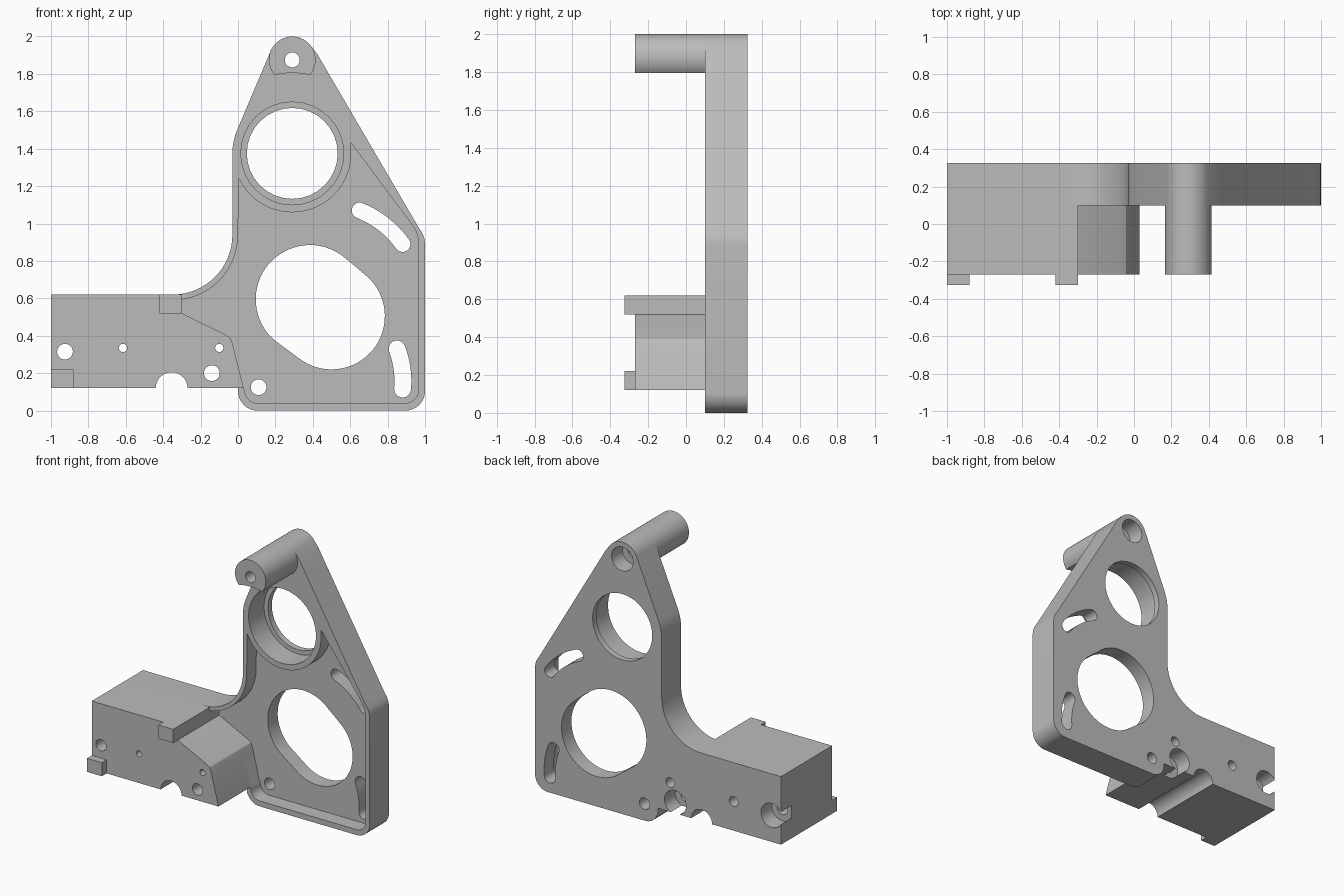
import bpy, bmesh
from math import cos, sin, radians

cube = bpy.data.objects.get("Cube")
if cube:
    bpy.data.objects.remove(cube, do_unlink=True)

grey = bpy.data.materials.new("machined_grey")
grey.use_nodes = True
colour = (0.5, 0.5, 0.5, 1)
grey.diffuse_color = colour
grey.node_tree.nodes["Principled BSDF"].inputs["Base Color"].default_value = colour

FRONT, FACE, FLOOR, BACK = -0.27, 0.10, 0.21, 0.325
PAD_FRONT = -0.325


def arc(x, z, r, start, end, n=16):
    angles = [radians(start + (end - start) * i / n) for i in range(n + 1)]
    return [(x + r * cos(a), z + r * sin(a)) for a in angles]


def prism(name, outline, y0, y1):
    """Extrude an x-z outline from y0 to y1."""
    bm = bmesh.new()
    face = bm.faces.new([bm.verts.new((x, y0, z)) for x, z in outline])
    side = bmesh.ops.extrude_face_region(bm, geom=[face])["geom"]
    moved = [v for v in side if isinstance(v, bmesh.types.BMVert)]
    bmesh.ops.translate(bm, verts=moved, vec=(0, y1 - y0, 0))
    bmesh.ops.recalc_face_normals(bm, faces=bm.faces)
    mesh = bpy.data.meshes.new(name)
    bm.to_mesh(mesh)
    bm.free()
    mesh.materials.append(grey)
    obj = bpy.data.objects.new(name, mesh)
    bpy.context.collection.objects.link(obj)
    return obj


def activate(obj):
    bpy.ops.object.select_all(action='DESELECT')
    obj.select_set(True)
    bpy.context.view_layer.objects.active = obj


def cut(outline, y0, y1, *targets):
    cutter = prism("cutter", outline, y0, y1)
    cutter.hide_render = True
    for obj in targets:
        activate(obj)
        mod = obj.modifiers.new("cut", 'BOOLEAN')
        mod.operation, mod.solver, mod.object = 'DIFFERENCE', 'EXACT', cutter
        bpy.ops.object.modifier_apply(modifier=mod.name)
    bpy.data.objects.remove(cutter, do_unlink=True)


def hole(x, z, r, *targets, y0=-1, y1=1):
    cut(arc(x, z, r, 0, 348.75, 31), y0, y1, *targets)


def slot(p, mid, q, r, target):
    """Round-ended slot bowed through a middle point."""
    def normal(a, b):
        dx, dz = b[0] - a[0], b[1] - a[1]
        d = (dx * dx + dz * dz) ** 0.5
        return -dz / d, dx / d
    ctrl = [2 * mid[i] - (p[i] + q[i]) / 2 for i in (0, 1)]
    ts = [i / 12 for i in range(13)]
    path = [[(1 - t) ** 2 * p[i] + 2 * t * (1 - t) * ctrl[i] + t * t * q[i]
             for i in (0, 1)] for t in ts]
    left, right = [], []
    for i, (x, z) in enumerate(path):
        nx, nz = normal(path[max(i - 1, 0)], path[min(i + 1, 12)])
        left.append((x + r * nx, z + r * nz))
        right.append((x - r * nx, z - r * nz))

    def cap(c, a):
        vx, vz = a[0] - c[0], a[1] - c[1]
        turns = [radians(-180 * k / 10) for k in range(1, 10)]
        return [(c[0] + vx * cos(t) - vz * sin(t),
                 c[1] + vx * sin(t) + vz * cos(t)) for t in turns]
    outline = left + cap(q, left[-1]) + right[::-1] + cap(p, right[0])
    cut(outline, -1, 1, target)


# Shared profile pieces
notch = arc(-0.355, 0.12, 0.085, 0, 180)
slope = [(-0.03, 0.36), (-0.042, 0.388), (-0.065, 0.405), (-0.3, 0.52)]

# Main plate
plate = prism("main_plate",
              arc(0.105, 0.105, 0.105, 270, 180) + [(0, 0.12)] + notch
              + [(-1, 0.12), (-1, 0.62)]
              + arc(-0.35, 0.94, 0.32, -90, 0)
              + arc(0.29, 1.375, 0.32, 180, 157, 6)
              + arc(0.29, 1.875, 0.125, 157, 32)
              + [(0.425, 1.905), (0.47, 1.827), (0.965, 0.98), (0.985, 0.95),
                 (0.997, 0.92), (1, 0.89)]
              + arc(0.895, 0.105, 0.105, 0, -90), FACE, BACK)

# Front pocket, bordered by a thin rim and the bearing boss
cut(arc(0.105, 0.11, 0.07, 270, 180) + [(0.025, 0.13)] + slope
    + arc(-0.35, 0.94, 0.35, -82, 0)
    + arc(0.29, 1.375, 0.315, 205, 360, 32)
    + [(0.605, 1.43), (0.94, 0.98), (0.955, 0.95), (0.965, 0.91)]
    + arc(0.895, 0.11, 0.07, 0, -90), -1, FLOOR, plate)

# Mounting block in front of the plate
block = prism("mounting_block",
              [(0.03, 0.12)] + notch + [(-1, 0.12), (-1, 0.62), (-0.3, 0.62)]
              + slope[::-1], FRONT, FACE)

# Locating pads
for name, x, z in (("lower_pad", -1, 0.12), ("upper_pad", -0.42, 0.52)):
    w = 0.12
    prism(name, [(x, z), (x + w, z), (x + w, z + 0.1), (x, z + 0.1)],
          PAD_FRONT, FRONT)

# Top arm with a curved underside
arm = prism("top_arm", arc(0.29, 1.875, 0.125, -40, 220, 32)
            + arc(0.29, 1.375, 0.43, 103, 77, 8), FRONT, FACE)

# Bearing seat: wide bore in front, narrower lip at the back
hole(0.29, 1.375, 0.243, plate)
hole(0.29, 1.375, 0.275, plate, y1=0.28)

# Large double-round opening
cut(arc(0.385, 0.595, 0.29, 52, 228, 32)
    + arc(0.5, 0.505, 0.285, 232, 412, 32), -1, 1, plate)

# Adjustment slots
slot((0.65, 1.07), (0.78, 0.995), (0.88, 0.89), 0.042, plate)
slot((0.85, 0.33), (0.877, 0.225), (0.88, 0.115), 0.045, plate)

# Bolt holes, counterbored from the back
hole(0.11, 0.125, 0.042, plate)
for x, z, r, wide, other in ((-0.925, 0.315, 0.042, 0.088, block),
                             (-0.14, 0.2, 0.042, 0.088, block),
                             (-0.615, 0.335, 0.022, 0.036, block),
                             (-0.1, 0.335, 0.022, 0.036, block),
                             (0.29, 1.875, 0.04, 0.088, arm)):
    hole(x, z, r, plate, other)
    hole(x, z, wide, plate, y0=0.2)

# Smooth the curved walls, keep the machined edges sharp
for obj in (plate, block, arm):
    activate(obj)
    bpy.ops.object.shade_smooth_by_angle(angle=radians(25))
